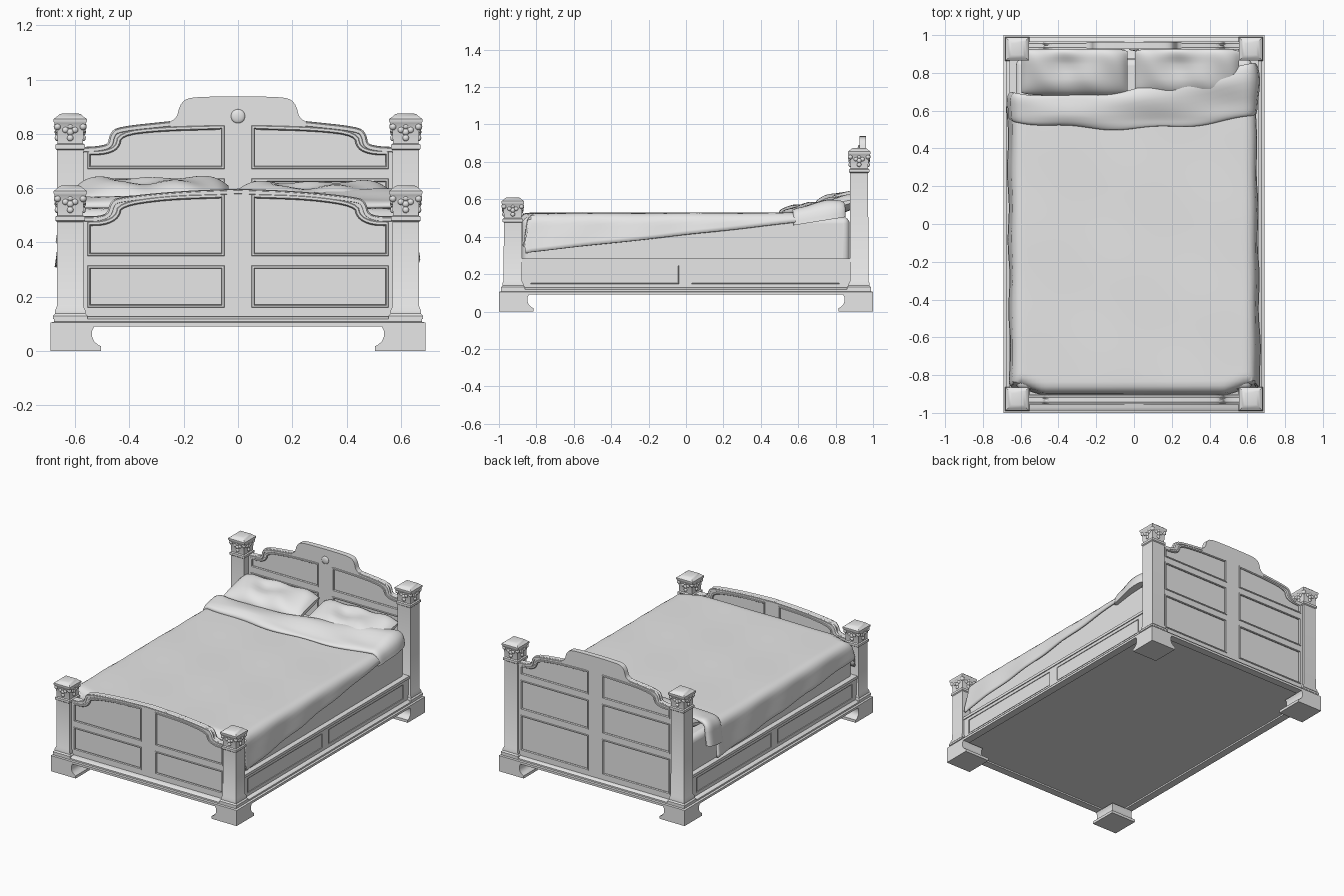
import bpy, bmesh, math
from mathutils import Matrix, Vector

cube = bpy.data.objects.get("Cube")
if cube:
    bpy.data.objects.remove(cube, do_unlink=True)

grey = bpy.data.materials.new("plain grey")
grey.use_nodes = True
grey.diffuse_color = (0.8, 0.8, 0.8, 1)
grey.node_tree.nodes["Principled BSDF"].inputs["Base Color"].default_value = (0.8, 0.8, 0.8, 1)
parts = []


def finish(name, bm, fix=True):
    if fix:
        bmesh.ops.recalc_face_normals(bm, faces=bm.faces)
    mesh = bpy.data.meshes.new(name)
    bm.to_mesh(mesh)
    bm.free()
    mesh.materials.clear()
    mesh.materials.append(grey)
    ob = bpy.data.objects.new(name, mesh)
    bpy.context.collection.objects.link(ob)
    parts.append(ob)
    return ob


def loft(name, rings):
    """Stack of rectangles (x0, x1, y0, y1, z), capped at both ends."""
    bm = bmesh.new()
    loops = [[bm.verts.new(c) for c in ((a, d, z), (b, d, z), (b, e, z), (a, e, z))]
             for a, b, d, e, z in rings]
    for lo, hi in zip(loops, loops[1:]):
        for i in range(4):
            j = (i + 1) % 4
            bm.faces.new((lo[i], lo[j], hi[j], hi[i]))
    bm.faces.new(loops[0])
    bm.faces.new(loops[-1])
    return finish(name, bm)


def surface(name, nu, nv, f, wrap=False):
    """Grid surface from f(u, v); wrap closes it into a capped tube."""
    bm = bmesh.new()
    cols = nv if wrap else nv + 1
    vs = [[bm.verts.new(f(i / nu, j / nv)) for j in range(cols)] for i in range(nu + 1)]
    for i in range(nu):
        for j in range(nv):
            k = (j + 1) % cols
            bm.faces.new((vs[i][j], vs[i + 1][j], vs[i + 1][k], vs[i][k]))
    if wrap:
        bm.faces.new(vs[0])
        bm.faces.new(vs[-1])
    return finish(name, bm, wrap)


def rounded(pts, times=2):
    """Corner cutting that keeps both ends."""
    for _ in range(times):
        out = [pts[0]]
        for (ax, ay), (bx, by) in zip(pts, pts[1:]):
            out += [(ax * .75 + bx * .25, ay * .75 + by * .25), (ax * .25 + bx * .75, ay * .25 + by * .75)]
        pts = out + [pts[-1]]
    return pts


def mirror(pts):
    return [(-x, z) for x, z in reversed(pts)]


def rect(x0, x1, z0, z1):
    return [(x0, z0), (x1, z0), (x1, z1), (x0, z1)]


def curve_into(bm, paths, matrix, closed=True, extrude=0.0, bevel=0.0, depth=0.0):
    cu = bpy.data.curves.new("outline", 'CURVE')
    cu.dimensions = '3D' if bevel else '2D'
    cu.fill_mode = 'FULL' if bevel else 'BOTH'
    cu.extrude, cu.bevel_depth, cu.bevel_resolution = extrude, bevel, 1
    for path in paths:
        sp = cu.splines.new('POLY')
        sp.points.add(len(path) - 1)
        for p, (x, z) in zip(sp.points, path):
            p.co = (x, z, depth, 1)
        sp.use_cyclic_u = closed
    ob = bpy.data.objects.new("outline", cu)
    bpy.context.collection.objects.link(ob)
    dg = bpy.context.evaluated_depsgraph_get()
    mesh = bpy.data.meshes.new_from_object(ob.evaluated_get(dg))
    mesh.transform(matrix)
    bm.from_mesh(mesh)
    bpy.data.objects.remove(ob, do_unlink=True)
    bpy.data.meshes.remove(mesh)


def board(name, outline, panels, place, half, core, bead, trims=()):
    """Upright board with sunk panels, beads round them, and edge trim."""
    m = place @ Matrix.Rotation(math.pi / 2, 4, 'X')
    bm = bmesh.new()
    curve_into(bm, [outline] + panels, m, extrude=half)
    curve_into(bm, [outline], m, extrude=core)
    for side in (-1, 1):
        curve_into(bm, panels, m, bevel=bead, depth=side * (half - bead * .4))
    if trims:
        curve_into(bm, trims, m, closed=False, bevel=.012, depth=half * .6)
        curve_into(bm, trims, m, closed=False, bevel=.012, depth=-half * .6)
    return finish(name, bm)


# Base moulding with recessed underside
base = []
for inset, z in ((.05, .1), (.05, .09), (0, .09), (0, .105), (.012, .108), (.012, .118), (.03, .128)):
    base.append((inset - .69, .69 - inset, inset - 1, 1 - inset, z))
loft("base_frame", base)

# Feet, posts and carved caps
FOOT = ((.185, 0), (.185, .018), (.175, .022), (.16, .036), (.153, .052), (.153, .075), (.16, .09))
CAP = ((.048, -.135), (.054, -.13), (.054, -.115), (.047, -.11), (.05, -.06), (.058, -.035),
       (.061, -.03), (.061, -.02), (.052, -.014), (.04, -.003), (.03, 0))
for sx, side in ((1, "left"), (-1, "right")):
    for sy, end, top in ((-1, "front", .61), (1, "back", .875)):
        loft(f"{end}_{side}_foot", [(sx * .69, sx * (.69 - w), sy, sy * (1 - w), z) for w, z in FOOT])
        cx, cy = sx * .618, sy * .926
        shaft = [(.064, .118), (.064, .13), (.056, .138), (.056, .15), (.049, .165)]
        shaft += [(w, top + z) for w, z in CAP]
        loft(f"{end}_{side}_post", [(cx - w, cx + w, cy - w, cy + w, z) for w, z in shaft])
        bm = bmesh.new()
        for turn in range(4):
            spin = Matrix.Translation((cx, cy, top - .068)) @ Matrix.Rotation(turn * math.pi / 2, 4, 'Z')
            lobes = [(0, 0, .013), (-.018, .008, .012), (.018, .008, .012), (0, .022, .012), (0, -.022, .012)]
            for dx, dz, r in lobes:
                bmesh.ops.create_icosphere(bm, subdivisions=2, radius=r, matrix=spin
                                           @ Matrix.Translation((dx, -.049, dz)) @ Matrix.Diagonal((1, .7, 1, 1)))
            bmesh.ops.create_icosphere(bm, subdivisions=2, radius=.014,
                                       matrix=spin @ Matrix.Translation((.047, .047, .02)))
        finish(f"{end}_{side}_cap_carving", bm)

# Footboard
half = rounded([(-.57, .495), (-.51, .495), (-.472, .51), (-.462, .55), (-.44, .566), (-.215, .588), (0, .596)])
top = half + mirror(half)[1:]
inner = rounded([(-.55, .47), (-.49, .472), (-.445, .495), (-.435, .54), (-.27, .565), (-.055, .572)])
panels = [inner + [(-.055, .355), (-.55, .355)], rect(-.55, -.055, .165, .31)]
panels += [mirror(p) for p in panels]
board("footboard", [(-.57, .12)] + top + [(.57, .12)], panels, Matrix.Translation((0, -.93, 0)),
      .022, .008, .009, [[(x, z - .01) for x, z in top]])

# Headboard with raised crest
shoulder = rounded([(-.57, .75), (-.51, .753), (-.468, .765), (-.462, .805), (-.44, .825), (-.25, .845)])
crest = rounded([(-.25, .845), (-.225, .86), (-.215, .905), (-.19, .932), (-.12, .937), (0, .938)])
half = shoulder + crest[1:]
top = half + mirror(half)[1:]
inner = rounded([(-.55, .73), (-.49, .732), (-.445, .75), (-.435, .80), (-.3, .818), (-.055, .825)])
panels = [inner + [(-.055, .675), (-.55, .675)], rect(-.55, -.055, .44, .63), rect(-.55, -.055, .165, .395)]
panels += [mirror(p) for p in panels]
trim = [(x, z - .01) for x, z in shoulder]
board("headboard", [(-.57, .12)] + top + [(.57, .12)], panels, Matrix.Translation((0, .945, 0)),
      .018, .006, .009, [trim, mirror(trim)])
bm = bmesh.new()
bmesh.ops.create_uvsphere(bm, u_segments=20, v_segments=10, radius=.026,
                          matrix=Matrix.Translation((0, .926, .865)) @ Matrix.Diagonal((1, .35, 1, 1)))
finish("headboard_boss", bm)

# Side rails
for s, side in ((1, "left"), (-1, "right")):
    place = Matrix.Translation((s * .638, 0, 0)) @ Matrix.Rotation(math.pi / 2, 4, 'Z')
    board(f"{side}_rail", rect(-.89, .89, .12, .265), [rect(-.83, -.04, .15, .245), rect(.03, .82, .15, .245)],
          place, .016, .012, .003)
    loft(f"{side}_rail_cap", [(s * .6, s * .66, -.89, .89, z) for z in (.265, .283)])

# Mattress
mattress = loft("mattress", [(-.625, .625, -.875, .875, z) for z in (.12, .505)])
mod = mattress.modifiers.new("round", 'BEVEL')
mod.width, mod.segments = .035, 4


def drape(p, a, r=.04):
    """Wrap arc length p over an edge at a: position, drop and tilt."""
    s, e = (1 if p >= 0 else -1), abs(p) - (a - r)
    if e <= 0:
        return p, 0, 0
    if e < r * math.pi / 2:
        t = e / r
        return s * (a - r + r * math.sin(t)), r * (1 - math.cos(t)), s * t
    drop = r + e - r * math.pi / 2
    return s * (a + .15 * (drop - r)), drop, s * math.pi / 2


def fold_low(x):
    return .505 + .13 * x * x + .02 * x


def fold_high(x):
    return .715 + .17 * x + .16 * x * x * (1 if x < 0 else .4) + (.1 * max(0, -x - .35))


# Blanket, laid slightly askew so each side hangs unevenly
def blanket(u, v):
    rough = (u * 2 - 1) * .635
    head = (fold_low(rough) + fold_high(rough)) / 2
    q = -.99 + v * (head + .99)
    t = max(0, (q + .88) / 1.5)
    left_drop, right_drop = .09 + .1 * t, .185 - .165 * t
    p = -(.635 + left_drop) + u * (1.27 + left_drop + right_drop)
    x, dx, _ = drape(p, .635)
    corner = min(1, max(0, abs(x) - .48) / .12)
    y, dy, _ = drape(q, .885 - .045 * corner) if q < 0 else (q, 0, 0)
    ripple = .002 * math.sin(9 * x + 5 * y) * math.sin(7 * y - 4 * x)
    x += .004 * math.sin(17 * y) * min(1, dx * 10)
    return x, y, .515 + ripple - max(dx, dy)


cover = surface("blanket", 72, 72, blanket)
mod = cover.modifiers.new("thickness", 'SOLIDIFY')
mod.thickness, mod.offset = .012, 1


# Turned-down fold of the blanket
def fold(u, v):
    p = -.76 + u * 1.45
    x, drop, tilt = drape(p, .632)
    a = 2 * math.pi * v
    c, s = math.cos(a), math.sin(a)
    c = math.copysign(abs(c) ** .7, c)
    lo, hi = fold_low(x), fold_high(x)
    y = (lo + hi) / 2 + (hi - lo) / 2 * c + .008 * math.sin(14 * x)
    crease = 1 + .25 * math.sin(22 * (y - .25 * x)) + .12 * math.sin(9 * x + 30 * y)
    h = .027 * s * (crease if s > 0 else 1)
    z = .532 + .16 * max(0, y - .55) - drop
    return x + math.sin(tilt) * h, y, z + math.cos(tilt) * h


surface("blanket_fold", 64, 40, fold, True)


# Pillows leaning on the headboard
def pillow(cx, wide, lift, tall):
    def f(u, v):
        k, a = 2 * u - 1, 2 * math.pi * v
        w = max(.04, 1 - abs(k) ** 4) ** .5
        c, s = math.cos(a), math.sin(a)
        c = math.copysign(abs(c) ** .65, c)
        y = .125 * c * (.85 + .15 * w)
        z = tall * s * w + .26 * y
        if s > 0:
            z -= .03 * math.exp(-(k + .1) ** 2 * 5 - (y - .04) ** 2 * 300) * w
            z += .006 * math.sin(8 * k + 20 * y) * w
        return cx + wide * k, .805 + y, lift + z
    return f


surface("right_pillow", 40, 40, pillow(-.315, .28, .578, .058), True)
surface("left_pillow", 40, 40, pillow(.28, .275, .568, .05), True)

# Smooth shading with sharp edges kept
bpy.ops.object.select_all(action='DESELECT')
for ob in parts:
    ob.select_set(True)
bpy.context.view_layer.objects.active = parts[0]
bpy.ops.object.shade_smooth_by_angle(angle=math.radians(35))
